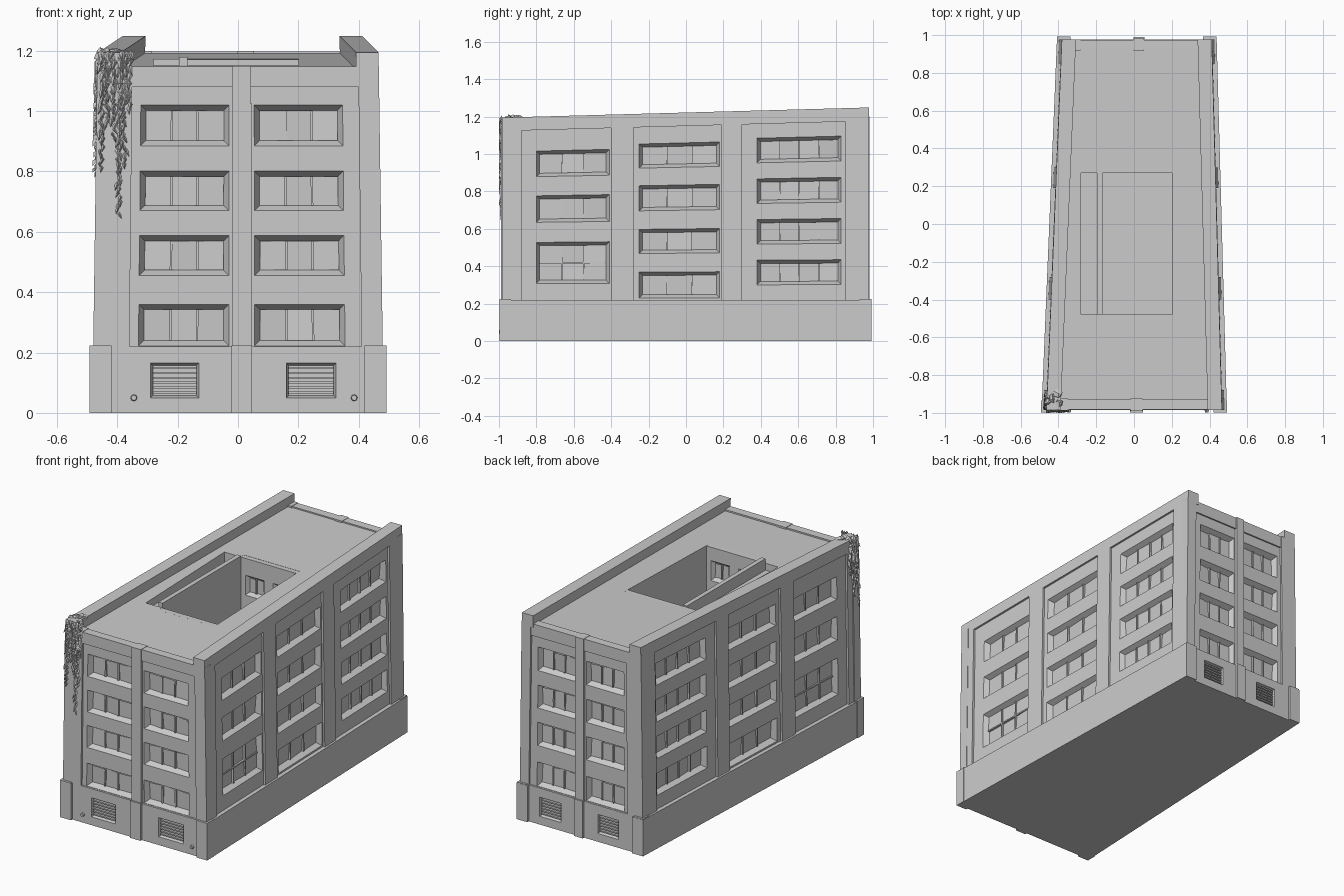
import bpy, bmesh, random
from math import pi, sin, cos
from mathutils import Vector, Matrix

if "Cube" in bpy.data.objects:
    bpy.data.objects.remove(bpy.data.objects["Cube"])

random.seed(4)
YF, YB = -0.985, 0.978


def rise(z):
    return max(0.0, z - 0.22)


# Wall mappings: (along wall, height, outward depth) -> world; walls taper and rise to the rear
def right(u, z, d):
    return Vector((0.4525 - 0.0275 * u - 0.014 * rise(z) + d, u, z + 0.0275 * u * min(1, rise(z) / 0.93)))


def left(u, z, d):
    v = right(u, z, d)
    return Vector((-(0.4365 - 0.0415 * u - 0.014 * rise(z) + d), u, v.z))


def front(u, z, d):
    return Vector((u * (1 - 0.03 * rise(z)), YF - d, z))


def back(u, z, d):
    return Vector((u * (1 - 0.03 * rise(z)) * 0.855 + 0.015, YB + d, z + 0.05 * min(1, rise(z) / 0.93)))


def court_rear(u, z, d):
    return Vector((u, 0.27 - d, z))


def court_front(u, z, d):
    return Vector((u, -0.48 + d, z))


def face(bm, pts, out):
    f = bm.faces.new([bm.verts.new(p) for p in pts])
    f.normal_update()
    if f.normal.dot(out) < 0:
        f.normal_flip()


def hexa(bm, c):
    mid = sum(c, Vector()) / 8
    for ids in ((0, 1, 3, 2), (4, 5, 7, 6), (0, 1, 5, 4), (2, 3, 7, 6), (0, 2, 6, 4), (1, 3, 7, 5)):
        pts = [c[i] for i in ids]
        face(bm, pts, sum(pts, Vector()) / 4 - mid)


def box(bm, P, u0, u1, z0, z1, d0, d1):
    hexa(bm, [P(u, z, d) for u in (u0, u1) for z in (z0, z1) for d in (d0, d1)])


def plain(x, z, y):
    return Vector((x, y, z))


def finish(bm, name):
    bmesh.ops.remove_doubles(bm, verts=bm.verts, dist=1e-5)
    me = bpy.data.meshes.new(name)
    bm.to_mesh(me)
    bm.free()
    ob = bpy.data.objects.new(name, me)
    bpy.context.collection.objects.link(ob)
    return ob


def solid(name, d, z0, z1):
    bm = bmesh.new()
    hexa(bm, [S(y, z, d) for S in (left, right) for y in (YF - d, YB + d) for z in (z0, z1)])
    return finish(bm, name)


def opening(bm, P, u0, u1, z0, z1, dp, dg, panes, rows=1):
    """Sloped reveal, with uneven panes and mullions (panes > 0) or louvres (panes == 0)."""
    out = P(u0, z0, 1) - P(u0, z0, 0)
    m = 0.018 if panes else 0.008
    o = [(u0, z0), (u1, z0), (u1, z1), (u0, z1)]
    i = [(u0 + m, z0 + m), (u1 - m, z0 + m), (u1 - m, z1 - m), (u0 + m, z1 - m)]
    for k in range(4):
        j = (k + 1) % 4
        face(bm, [P(*o[k], dp), P(*o[j], dp), P(*i[j], dg), P(*i[k], dg)], out)
    a, b, lo, hi = u0 + m, u1 - m, z0 + m, z1 - m
    if not panes:
        face(bm, [P(*c, dg) for c in i], out)
        for k in range(6):
            z = lo + (hi - lo) * (k + 0.5) / 6
            box(bm, P, a, b, z - 0.004, z + 0.004, dg, dp - 0.006)
        return
    w, h = (b - a) / panes, (hi - lo) / rows
    for r in range(rows):
        for k in range(panes):
            c = [(a + k * w, lo + r * h), (a + k * w + w, lo + r * h),
                 (a + k * w + w, lo + r * h + h), (a + k * w, lo + r * h + h)]
            face(bm, [P(*q, dg + random.uniform(0, 0.01)) for q in c], out)
    for k in range(1, panes):
        box(bm, P, a + k * w - 0.004, a + k * w + 0.004, lo, hi, dg, dg + 0.014)
    for r in range(1, rows):
        box(bm, P, a, b, lo + r * h - 0.004, lo + r * h + 0.004, dg, dg + 0.014)


def bay(name, P, u0, u1, z0, z1, w0, w1, rows, dp=-0.012, dg=-0.046, panes=3):
    """Recessed wall panel with a vertical stack of openings."""
    bm = bmesh.new()
    box(bm, P, u0, w0, z0, z1, dg - 0.01, dp)
    box(bm, P, w1, u1, z0, z1, dg - 0.01, dp)
    edges = [z0] + [e for r in rows for e in r] + [z1]
    for a, b in zip(edges[::2], edges[1::2]):
        if b - a > 0.001:
            box(bm, P, w0, w1, a, b, dg - 0.01, dp)
    for a, b in rows:
        opening(bm, P, w0, w1, a, b, dp, dg, panes, 2 if b - a > 0.2 else 1)
    return finish(bm, name)


# Main block with the courtyard well and roof trough cut out
core = solid("building_core", -0.05, 0.1, 1.165)
for nm, x0, x1, y0, y1, z0 in (("courtyard_cutter", -0.17, 0.20, -0.51, 0.30, 0.2),
                               ("trough_cutter", -0.28, -0.19, -0.48, 0.27, 1.11)):
    bm = bmesh.new()
    box(bm, plain, x0, x1, z0, 1.4, y0, y1)
    cut = finish(bm, nm)
    cut.hide_render = True
    cut.hide_viewport = False
    cut.display_type = 'WIRE'
    mod = core.modifiers.new(nm, 'BOOLEAN')
    mod.object, mod.operation, mod.solver = cut, 'DIFFERENCE', 'EXACT'

# Courtyard walls and raised curb
four = [(0.30, 0.43), (0.52, 0.65), (0.74, 0.87), (0.95, 1.07)]
for tag, P, top in (("rear", court_rear, 1.172), ("front", court_front, 1.151)):
    for side, a, b in (("left", -0.17, 0.015), ("right", 0.015, 0.20)):
        bay(f"courtyard_{tag}_{side}_bay", P, a, b, 0.2, top, a + 0.03, b - 0.03, four,
            dp=0.0, dg=-0.025, panes=2)
bm = bmesh.new()
box(bm, plain, -0.195, -0.168, 1.05, 1.18, -0.48, 0.27)
finish(bm, "courtyard_curb")

# Long side walls: pilasters, window bays, parapet and plinth
side_bays = [
    (-0.88, -0.40, -0.80, -0.41, [(0.31, 0.535), (0.645, 0.79), (0.895, 1.035)], 3),
    (-0.28, 0.19, -0.25, 0.18, [(0.23, 0.37), (0.47, 0.60), (0.70, 0.835), (0.93, 1.06)], 3),
    (0.30, 0.85, 0.38, 0.83, [(0.30, 0.43), (0.515, 0.645), (0.73, 0.86), (0.945, 1.075)], 4)]
for tag, P in (("right", right), ("left", left)):
    for n, (a, b, w0, w1, rows, panes) in enumerate(side_bays):
        bay(f"{tag}_bay_{n + 1}", P, a, b, 0.22, 1.15, w0, w1, rows, panes=panes)
    bm = bmesh.new()
    for a, b in ((YF, -0.88), (-0.40, -0.28), (0.19, 0.30), (0.85, YB)):
        box(bm, P, a, b, 0.2, 1.15, -0.06, 0)
    finish(bm, f"{tag}_pilasters")
    bm = bmesh.new()
    box(bm, P, YF, YB, 1.15, 1.222, -0.075, 0)
    finish(bm, f"{tag}_parapet")
    bm = bmesh.new()
    box(bm, P, -0.998, 0.992, 0, 0.22, -0.06, 0.012)
    finish(bm, f"{tag}_plinth")

# Narrow end walls: bays, pilasters, cornice, vented plinth
end_rows = [(0.222, 0.36), (0.455, 0.588), (0.67, 0.802), (0.885, 1.02)]
solid("plinth_core", -0.03, 0, 0.22)
for tag, P in (("front", front), ("back", back)):
    bay(f"{tag}_left_bay", P, -0.36, -0.02, 0.22, 1.08, -0.33, -0.03, end_rows)
    bay(f"{tag}_right_bay", P, 0.045, 0.41, 0.22, 1.08, 0.055, 0.355, end_rows)
    bm = bmesh.new()
    for a, b in ((-0.48, -0.36), (0.41, 0.48)):
        box(bm, P, a, b, 0.2, 1.15, -0.06, 0)
    box(bm, P, -0.02, 0.045, 0.2, 1.15, -0.06, 0.004)
    finish(bm, f"{tag}_pilasters")
    bm = bmesh.new()
    box(bm, P, -0.36, 0.41, 1.08, 1.148, -0.055, -0.003)
    finish(bm, f"{tag}_cornice")
    vent = dict(dp=0.0, dg=-0.026, panes=0)
    bay(f"{tag}_left_vent", P, -0.42, -0.02, 0, 0.22, -0.29, -0.13, [(0.05, 0.165)], **vent)
    bay(f"{tag}_right_vent", P, 0.045, 0.42, 0, 0.22, 0.16, 0.325, [(0.05, 0.165)], **vent)
    bm = bmesh.new()
    for a, b in ((-0.492, -0.42), (-0.022, 0.047), (0.42, 0.492)):
        box(bm, P, a, b, 0, 0.224, -0.05, 0.013)
    finish(bm, f"{tag}_plinth_posts")

# Small pipe outlets on the front plinth
bm = bmesh.new()
for x in (-0.345, 0.385):
    bmesh.ops.create_cone(bm, cap_ends=True, segments=8, radius1=0.012, radius2=0.009, depth=0.02,
                          matrix=Matrix.Translation((x, YF - 0.004, 0.05)) @ Matrix.Rotation(pi / 2, 4, 'X'))
finish(bm, "pipe_outlets")

# Ivy: lumpy clump over the front left corner, with leaf strands hanging down two walls
bm = bmesh.new()
for _ in range(14):
    c = (random.uniform(-0.455, -0.39), random.uniform(-0.975, -0.89), random.uniform(1.165, 1.192))
    got = bmesh.ops.create_icosphere(bm, subdivisions=1, radius=random.uniform(0.018, 0.026),
                                     matrix=Matrix.Translation(c))
    for v in got["verts"]:
        v.co += Vector([random.uniform(-0.006, 0.006) for _ in range(3)])
finish(bm, "ivy_clump")

bm = bmesh.new()
strands = [(front, -0.462, 0.80), (front, -0.445, 0.95), (front, -0.425, 0.90), (front, -0.403, 0.65),
           (front, -0.385, 0.82), (front, -0.37, 1.0),
           (left, -0.97, 0.80), (left, -0.95, 0.95), (left, -0.93, 0.88), (left, -0.90, 1.02)]
for P, u, zend in strands:
    z = 1.19
    while z > zend:
        s = random.uniform(0.012, 0.02) * (0.6 + 0.4 * (z - zend) / (1.19 - zend))
        c = u + random.uniform(-0.008, 0.008)
        tip = c + random.uniform(-0.01, 0.01)
        d = random.uniform(0.006, 0.015)
        ring = [P(c - s * 0.6, z, 0), P(c, z + s * 0.8, 0), P(c + s * 0.6, z, 0), P(tip, z - s * 1.6, d)]
        peak = P(c, z, d)
        for k in range(4):
            face(bm, [ring[k], ring[(k + 1) % 4], peak], P(u, z, 1) - P(u, z, 0))
        z -= 0.014
finish(bm, "ivy_strands")
